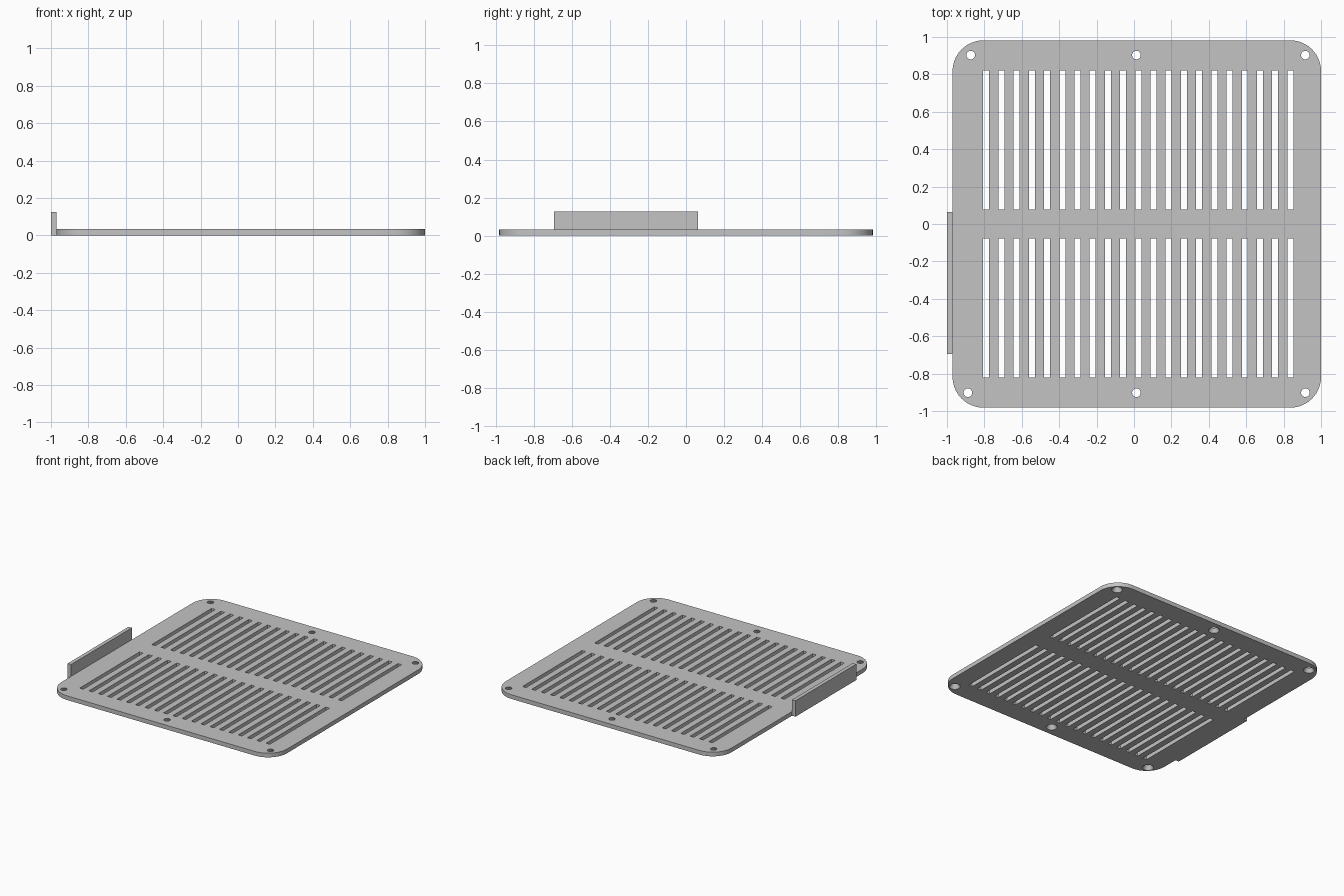
import bpy
import bmesh
import math
from mathutils import Matrix, Vector

THICK = 0.033
PITCH = 0.0813

default = bpy.data.objects.get("Cube")
if default:
    bpy.data.objects.remove(default, do_unlink=True)

grey = bpy.data.materials.new("light grey")
grey.use_nodes = True
grey.diffuse_color = (0.55, 0.55, 0.55, 1)
grey.node_tree.nodes["Principled BSDF"].inputs["Base Color"].default_value = grey.diffuse_color


def add_box(bm, low, high):
    low, high = Vector(low), Vector(high)
    matrix = Matrix.Translation((low + high) / 2) @ Matrix.Diagonal((high - low).to_4d())
    return bmesh.ops.create_cube(bm, size=1, matrix=matrix)["verts"]


def make_object(name, bm):
    mesh = bpy.data.meshes.new(name)
    bm.to_mesh(mesh)
    bm.free()
    mesh.materials.append(grey)
    obj = bpy.data.objects.new(name, mesh)
    bpy.context.collection.objects.link(obj)
    return obj


# Plate with rounded corners
bm = bmesh.new()
add_box(bm, (-0.97, -0.982, 0), (1, 0.982, THICK))
upright = [e for e in bm.edges if abs(e.verts[0].co.z - e.verts[1].co.z) > THICK / 2]
bmesh.ops.bevel(bm, geom=upright, offset=0.165, offset_type='OFFSET',
                segments=14, profile=0.5, affect='EDGES')
plate = make_object("vent_plate", bm)

# Two rows of slots
bm = bmesh.new()
for row in (-1, 1):
    near, far = sorted((row * 0.077, row * 0.822))
    for i in range(21):
        x = -0.79 + i * PITCH
        add_box(bm, (x - 0.016, near, -0.1), (x + 0.016, far, 0.1))

# Screw holes, countersunk from below
over = 0.01
slope = (0.04 - 0.023) / THICK
for x, y in ((-0.873, 0.903), (0.013, 0.903), (0.916, 0.903),
             (-0.888, -0.902), (0.013, -0.902), (0.916, -0.902)):
    bmesh.ops.create_cone(bm, cap_ends=True, segments=32,
                          radius1=0.04 + slope * over, radius2=0.023 - slope * over,
                          depth=THICK + 2 * over,
                          matrix=Matrix.Translation((x, y, THICK / 2)))
cutter = make_object("slot_cutter", bm)
cutter.hide_render = True

# Cut the openings, then drop the cutter
cut = plate.modifiers.new("openings", 'BOOLEAN')
cut.operation = 'DIFFERENCE'
cut.solver = 'EXACT'
cut.object = cutter
bpy.ops.object.select_all(action='DESELECT')
bpy.context.view_layer.objects.active = plate
plate.select_set(True)
bpy.ops.object.modifier_apply(modifier=cut.name)
bpy.data.objects.remove(cutter, do_unlink=True)
bpy.ops.object.shade_smooth_by_angle(angle=math.radians(30))

# Upright tab on the right-hand edge
bm = bmesh.new()
add_box(bm, (-1, -0.694, 0), (-0.97, 0.064, 0.126))
make_object("side_tab", bm)
